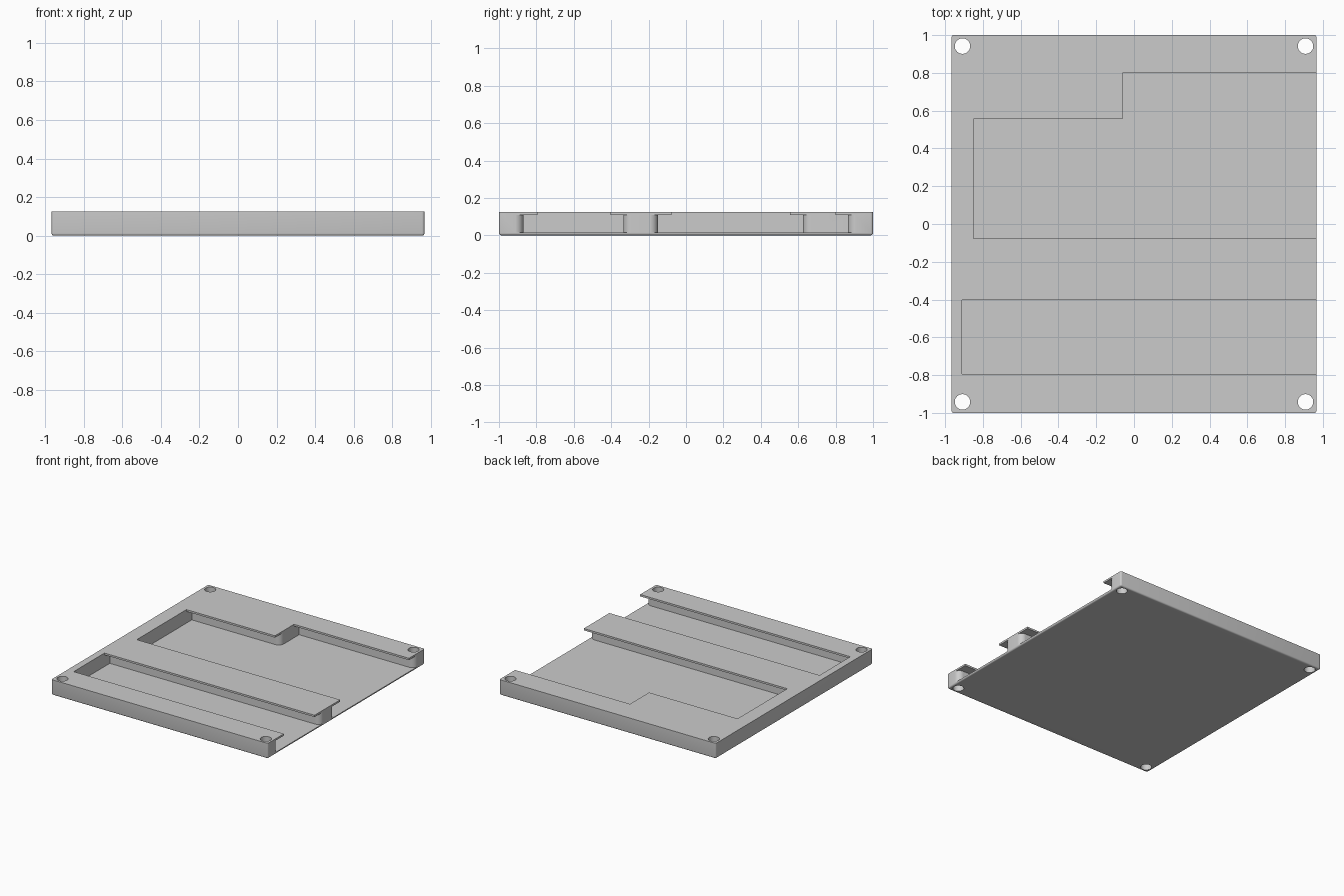
import bpy, bmesh, math
from mathutils import Vector

cube = bpy.data.objects.get("Cube")
if cube:
    bpy.data.objects.remove(cube, do_unlink=True)

W, L, H = 0.966, 1.0, 0.124      # half width, half length, height
FLOOR, LIP = 0.015, 0.109        # floor top and underside of the lips
R = 0.045                        # rounding of the wall ends
EDGE = W + 0.0005                # open side, just outside the body
OUT = 1.2

grey = bpy.data.materials.new("plain_grey")
grey.use_nodes = True
colour = (0.6, 0.6, 0.6, 1)
grey.diffuse_color = colour
grey.node_tree.nodes["Principled BSDF"].inputs["Base Color"].default_value = colour


def add_object(name, bm):
    bmesh.ops.recalc_face_normals(bm, faces=bm.faces)
    mesh = bpy.data.meshes.new(name)
    bm.to_mesh(mesh)
    bm.free()
    mesh.materials.append(grey)
    obj = bpy.data.objects.new(name, mesh)
    bpy.context.collection.objects.link(obj)
    return obj


def rounded(points, steps=10):
    """Replace each corner (x, y, radius) of a right-angled outline by an arc."""
    result = []
    for i, (x, y, r) in enumerate(points):
        p = Vector((x, y))
        if not r:
            result.append(p)
            continue
        a = (Vector(points[i - 1][:2]) - p).normalized() * r
        b = (Vector(points[(i + 1) % len(points)][:2]) - p).normalized() * r
        for s in range(steps + 1):
            t = math.pi / 2 * s / steps
            result.append(p + a * (1 - math.sin(t)) + b * (1 - math.cos(t)))
    return result


def prism(name, outline, z0, z1):
    bm = bmesh.new()
    face = bm.faces.new([bm.verts.new((x, y, z0)) for x, y in outline])
    top = bmesh.ops.extrude_face_region(bm, geom=[face])
    verts = [v for v in top["geom"] if isinstance(v, bmesh.types.BMVert)]
    bmesh.ops.translate(bm, verts=verts, vec=(0, 0, z1 - z0))
    return add_object(name, bm)


# Tray body: square top rim, softened upright and bottom edges
bm = bmesh.new()
bmesh.ops.create_cube(bm, size=1)
for v in bm.verts:
    v.co = (v.co.x * 2 * W, v.co.y * 2 * L, (v.co.z + 0.5) * H)
soft = [e for e in bm.edges if min(v.co.z for v in e.verts) < H / 2]
bmesh.ops.bevel(bm, geom=soft, offset=0.012, segments=4, profile=0.5, affect='EDGES')
tray = add_object("tray", bm)


def pocket(name, back, y0, y1, step=None, r=0.0):
    """Outline of a slot open at the +x side, with an optional stepped far wall."""
    pts = [(back, y0, 0), (EDGE, y0, r)]
    if r:
        pts += [(EDGE, y0 - r * 1.2, 0), (OUT, y0 - r * 1.2, 0),
                (OUT, y1 + r * 1.2, 0), (EDGE, y1 + r * 1.2, 0)]
    else:
        pts[-1] = (OUT, y0, 0)
    pts.append((EDGE if r else OUT, y1, r))
    if step:
        sx, sy = step
        pts += [(sx, y1, 0), (sx, sy, r), (back, sy, 0)]
    else:
        pts.append((back, y1, 0))
    z = (FLOOR, LIP) if r else (LIP - 0.03, H + 0.1)
    return prism(name, rounded(pts), *z)


# Undercut slots, then the narrower openings that leave the lips
cutters = [
    pocket("front_slot", -0.91, -0.87, -0.335, r=R),
    pocket("rear_slot", -0.85, -0.15, 0.865, (-0.06, 0.625), r=R),
    pocket("front_opening", -0.91, -0.795, -0.403),
    pocket("rear_opening", -0.85, -0.077, 0.80, (-0.06, 0.557)),
]

# Corner screw holes
for sx in (-1, 1):
    for sy in (-1, 1):
        bm = bmesh.new()
        bmesh.ops.create_cone(bm, cap_ends=True, segments=48, radius1=0.041,
                              radius2=0.041, depth=1)
        bmesh.ops.translate(bm, verts=bm.verts, vec=(sx * 0.908, sy * 0.942, 0))
        cutters.append(add_object("screw_hole", bm))

for cutter in cutters:
    mod = tray.modifiers.new(cutter.name, 'BOOLEAN')
    mod.operation, mod.solver, mod.object = 'DIFFERENCE', 'EXACT', cutter

# Bake the cuts and drop the cutters
bpy.context.view_layer.update()
graph = bpy.context.evaluated_depsgraph_get()
tray_mesh = bpy.data.meshes.new_from_object(tray.evaluated_get(graph))
tray.modifiers.clear()
tray.data = tray_mesh
for cutter in cutters:
    bpy.data.objects.remove(cutter, do_unlink=True)

bpy.ops.object.select_all(action='DESELECT')
tray.select_set(True)
bpy.context.view_layer.objects.active = tray
bpy.ops.object.shade_smooth_by_angle(angle=math.radians(30))
